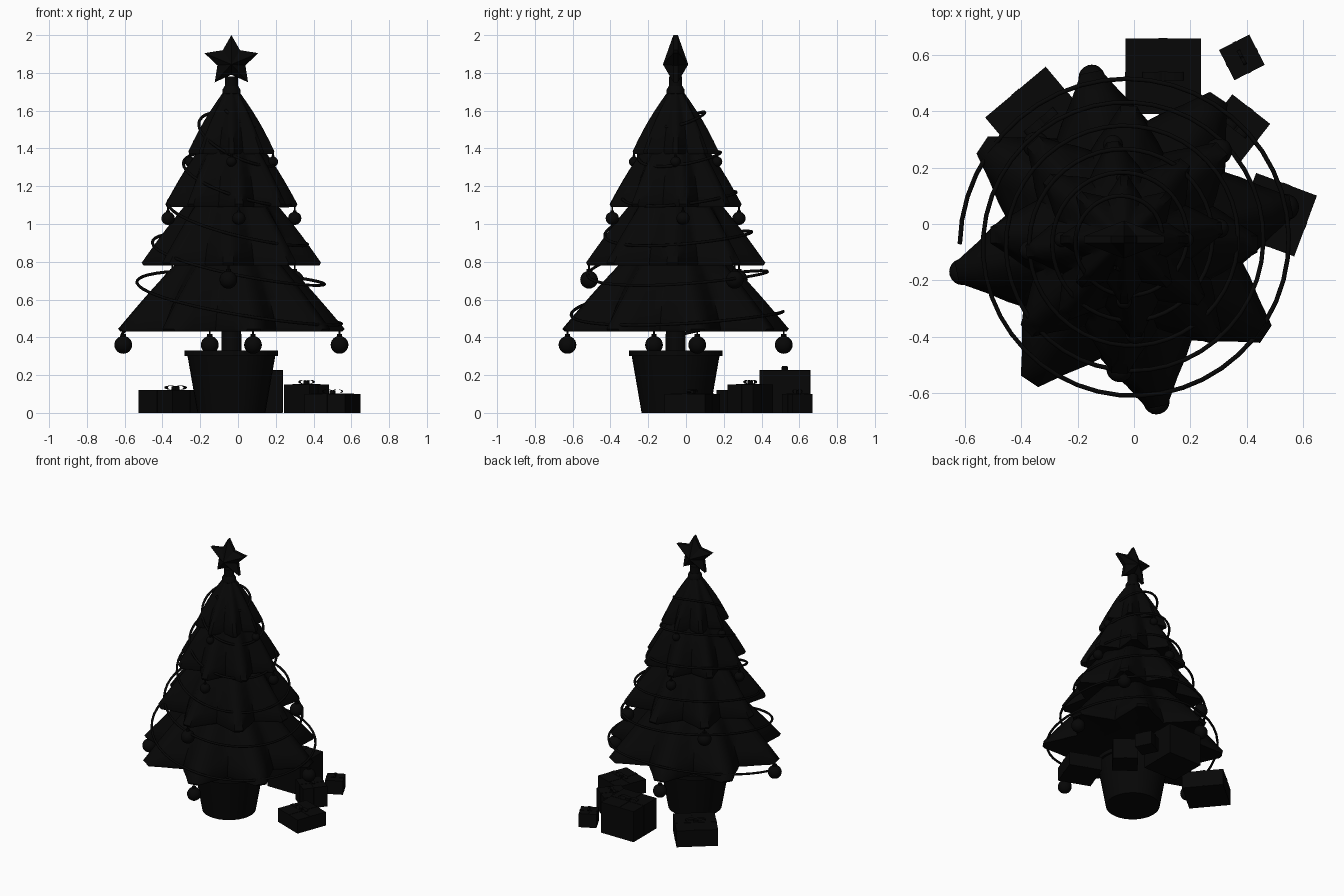
import bpy, bmesh, math
from math import sin, cos, pi, radians
from mathutils import Vector, Matrix

default = bpy.data.objects.get("Cube")
if default:
    bpy.data.objects.remove(default, do_unlink=True)

CX, CY = -0.035, -0.055          # tree axis

# Single colour used on every part
black = bpy.data.materials.new("near_black")
black.use_nodes = True
COLOUR = (0.002, 0.002, 0.002, 1)
black.diffuse_color = COLOUR
black.node_tree.nodes["Principled BSDF"].inputs["Base Color"].default_value = COLOUR


def finish(name, bm, smooth=True, angle=35):
    bmesh.ops.recalc_face_normals(bm, faces=bm.faces[:])
    mesh = bpy.data.meshes.new(name)
    bm.to_mesh(mesh)
    bm.free()
    mesh.materials.append(black)
    if smooth:
        mesh.shade_smooth()
        mesh.set_sharp_from_angle(angle=radians(angle))
    obj = bpy.data.objects.new(name, mesh)
    bpy.context.collection.objects.link(obj)
    return obj


def loft(bm, rings):
    """Skin a list of closed rings and cap both ends."""
    loops = [[bm.verts.new(p) for p in ring] for ring in rings]
    n = len(loops[0])
    for a, b in zip(loops, loops[1:]):
        for i in range(n):
            j = (i + 1) % n
            bm.faces.new((a[i], a[j], b[j], b[i]))
    bm.faces.new(loops[0][::-1])
    bm.faces.new(loops[-1])


def circle(r, z, n=32):
    return [(CX + r * cos(2 * pi * i / n), CY + r * sin(2 * pi * i / n), z) for i in range(n)]


def turned(name, profile):
    bm = bmesh.new()
    loft(bm, [circle(r, z) for r, z in profile])
    return finish(name, bm)


# Pot with rim and soil, trunk and star collar
turned("pot", [(0.18, 0), (0.232, 0.3), (0.248, 0.3), (0.248, 0.33), (0.222, 0.33), (0.218, 0.29)])
turned("trunk", [(0.053, 0.28), (0.05, 0.8), (0.034, 1.78)])
turned("star_collar", [(0.034, 1.68), (0.048, 1.69), (0.048, 1.71), (0.036, 1.73)])


def lobed_ring(r, z, phase, fold):
    """Eight narrow blunt tips joined by hollow sides."""
    pts = []
    for lobe in range(8):
        for step in (-22.5, -17, -10, -3.5, 3.5, 10, 17):
            t = (abs(step) - 3.5) / 19
            k = 1 - fold * t ** 0.7
            a = phase + lobe * pi / 4 + radians(step)
            pts.append((CX + r * k * cos(a), CY + r * k * sin(a), z))
    return pts


def bauble(name, angle, reach, z, size, tip_z):
    x, y = CX + reach * cos(angle), CY + reach * sin(angle)
    bm = bmesh.new()
    bmesh.ops.create_uvsphere(bm, u_segments=20, v_segments=12, radius=size,
                              matrix=Matrix.Translation((x, y, z)))
    for r, low, high in ((size * 0.3, z + size * 0.9, z + size * 1.2),
                         (0.005, z + size, tip_z + 0.01)):
        bmesh.ops.create_cone(bm, cap_ends=True, segments=10, radius1=r, radius2=r,
                              depth=high - low,
                              matrix=Matrix.Translation((x, y, (low + high) / 2)))
    finish(name, bm)


# Foliage tiers: base z, top z, base radius, top radius, tip angle,
# bauble steps, bauble drop, bauble size
TIERS = [
    (0.43, 0.95, 0.605, 0.14, 11.3, (0, 2, 4, 6), 0.07, 0.047),
    (0.78, 1.22, 0.475, 0.14, 43, (0, 2, 5), 0.075, 0.047),
    (1.09, 1.48, 0.35, 0.11, 6.7, (0, 2, 4, 6), 0.06, 0.035),
    (1.37, 1.71, 0.228, 0.035, 0, (0, 2, 4, 6), 0.04, 0.027),
]
for level, (z0, z1, r0, r1, tip, steps, drop, size) in enumerate(TIERS, 1):
    phase = radians(tip)
    rings = [lobed_ring(r0 * 0.6, z0 + 0.02, phase, 0.25),
             lobed_ring(r0 * 0.98, z0, phase, 0.29),
             lobed_ring(r0, z0 + 0.015, phase, 0.29)]
    for i in range(1, 7):
        t = i / 6
        r = r0 + (r1 - r0) * t + 0.012 * sin(pi * t)
        rings.append(lobed_ring(r, z0 + 0.015 + (z1 - z0 - 0.015) * t, phase, 0.29 - 0.2 * t))
    bm = bmesh.new()
    loft(bm, rings)
    finish(f"foliage_tier_{level}", bm, angle=50)
    for s in steps:
        bauble(f"bauble_{level}_{s}", phase + s * pi / 4, r0 * 0.965, z0 - drop, size, z0)

# Garland: tilted wire spiral narrowing to the top
curve = bpy.data.curves.new("garland", "CURVE")
curve.dimensions = "3D"
curve.bevel_depth = 0.008
curve.bevel_resolution = 2
COUNT = 260
spline = curve.splines.new("POLY")
spline.points.add(COUNT - 1)
for i, point in enumerate(spline.points):
    t = 5.8 * i / (COUNT - 1)
    a = 2 * pi * t
    r = 0.605 - 0.086 * t
    z = 0.425 + 0.21 * t + 0.06 * (cos(a) + sin(a)) - 0.08 * max(0, 1 - 4 * t)
    point.co = (-0.012 - 0.004 * t - r * cos(a), -0.07 + 0.003 * t + r * sin(a), z, 1)
curve.materials.append(black)
bpy.context.collection.objects.link(bpy.data.objects.new("garland", curve))

# Plump faceted five-pointed star
bm = bmesh.new()
outline = []
for i in range(10):
    r = 1 if i % 2 == 0 else 0.52
    a = pi / 2 + i * pi / 5
    outline.append(Vector((CX + 0.15 * r * cos(a), CY, 1.862 + 0.138 * r * sin(a))))
front = [bm.verts.new(p + Vector((0, -0.012, 0))) for p in outline]
back = [bm.verts.new(p + Vector((0, 0.012, 0))) for p in outline]
peaks = [bm.verts.new((CX, CY + d, 1.845)) for d in (-0.067, 0.067)]
for i in range(10):
    j = (i + 1) % 10
    bm.faces.new((front[i], front[j], peaks[0]))
    bm.faces.new((back[j], back[i], peaks[1]))
    bm.faces.new((front[j], front[i], back[i], back[j]))
finish("star", bm, smooth=False)


def add_box(bm, size, centre):
    bmesh.ops.create_cube(bm, size=1, matrix=Matrix.Translation(centre) @ Matrix.Diagonal((*size, 1)))


def gift(name, x, y, side, height, turn, bow):
    place = Matrix.Translation((x, y, 0)) @ Matrix.Rotation(radians(turn), 4, "Z")
    bm = bmesh.new()
    add_box(bm, (side, side, height), (0, 0, height / 2))
    finish(name, bm, smooth=False).matrix_world = place
    # Crossed ribbon bands
    bm = bmesh.new()
    for sx, sy in ((side + 0.003, side * 0.12), (side * 0.12, side + 0.003)):
        add_box(bm, (sx, sy, height), (0, 0, height / 2 + 0.002))
    finish(name + "_ribbon", bm, smooth=False).matrix_world = place
    # Bow: a knot and two flattened loops
    bm = bmesh.new()
    add_box(bm, (bow * 0.25, bow * 0.25, 0.018), (0, 0, height + 0.01))
    n = 14
    for d in (-1, 1):
        rims = []
        for w in (-1, 1):
            rims.append([bm.verts.new((d * bow * 0.28 * (1 - cos(2 * pi * i / n)),
                                       w * bow * 0.12,
                                       height + 0.014 + 0.01 * sin(2 * pi * i / n)))
                         for i in range(n)])
        for i in range(n):
            j = (i + 1) % n
            bm.faces.new((rims[0][i], rims[0][j], rims[1][j], rims[1][i]))
    finish(name + "_bow", bm).matrix_world = place


# Presents around the pot
gift("gift_low_wide", -0.33, 0.36, 0.28, 0.12, 40, 0.12)
gift("gift_tall", 0.103, 0.523, 0.267, 0.225, 0, 0.13)
gift("gift_small", 0.382, 0.59, 0.12, 0.1, -63, 0.05)
gift("gift_medium", 0.363, 0.34, 0.17, 0.15, -38, 0.085)
gift("gift_side", 0.5, 0.033, 0.23, 0.1, -20.5, 0.1)
